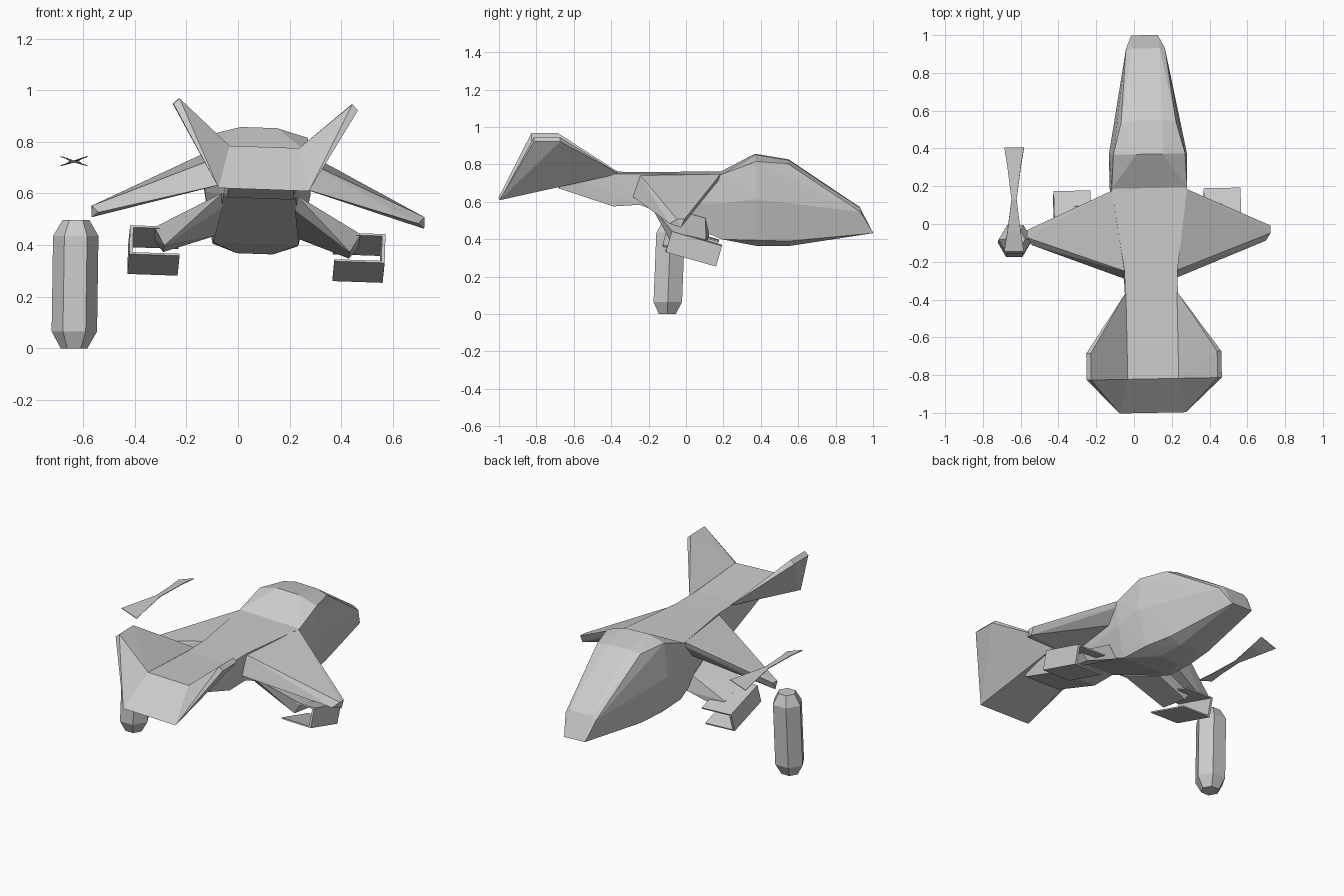
import bpy, bmesh, math
from mathutils import Matrix, Vector

cube = bpy.data.objects.get("Cube")
if cube:
    bpy.data.objects.remove(cube)

grey = bpy.data.materials.new("plain grey")
grey.use_nodes = True
GREY = (0.6, 0.6, 0.6, 1)
grey.diffuse_color = GREY
grey.node_tree.nodes["Principled BSDF"].inputs["Base Color"].default_value = GREY

# The aircraft banks and yaws slightly around its middle
BANK = (Matrix.Translation((0.08, 0, 0.6)) @ Matrix.Rotation(math.radians(1.1), 4, 'Z')
        @ Matrix.Rotation(math.radians(2), 4, 'Y') @ Matrix.Translation((0, 0, -0.6)))


def finish(name, bm, matrix):
    bm.transform(matrix)
    bmesh.ops.recalc_face_normals(bm, faces=bm.faces)
    mesh = bpy.data.meshes.new(name)
    bm.to_mesh(mesh)
    bm.free()
    mesh.materials.append(grey)
    obj = bpy.data.objects.new(name, mesh)
    bpy.context.collection.objects.link(obj)
    return obj


def hull(name, points, matrix=BANK):
    """Faceted solid wrapped around a few corner points."""
    bm = bmesh.new()
    for p in points:
        bm.verts.new(p)
    bmesh.ops.convex_hull(bm, input=bm.verts)
    loose = [v for v in bm.verts if not v.link_faces]
    bmesh.ops.delete(bm, geom=loose, context='VERTS')
    bmesh.ops.dissolve_limit(bm, angle_limit=0.02, verts=bm.verts, edges=bm.edges)
    return finish(name, bm, matrix)


def both(points):
    return [(s * x, y, z) for x, y, z in points for s in (-1, 1)]


def pair(name, points):
    for side, s in (("left", 1), ("right", -1)):
        hull(f"{side}_{name}", [(s * x, y, z) for x, y, z in points])


# Nose and cabin
hull("nose_cabin", both([
    (0.2, 0.19, 0.755), (0.205, 0.19, 0.6), (0.165, 0.19, 0.405),
    (0.07, 0.37, 0.855), (0.19, 0.37, 0.822), (0.207, 0.37, 0.62),
    (0.165, 0.38, 0.4), (0.07, 0.38, 0.366),
    (0.07, 0.55, 0.825), (0.145, 0.54, 0.81), (0.175, 0.55, 0.6),
    (0.14, 0.55, 0.395), (0.065, 0.55, 0.366),
    (0.075, 0.93, 0.57), (0.103, 0.93, 0.55), (0.07, 1.0, 0.435)]))

# Middle body with the belly sloping up to the boom
hull("middle_body", both([
    (0.2, 0.19, 0.755), (0.205, 0.19, 0.6), (0.165, 0.19, 0.405),
    (0.14, -0.25, 0.755), (0.14, -0.25, 0.59)]))

# Tail boom and the wedge under the fins
hull("tail_boom", both([
    (0.14, -0.24, 0.755), (0.14, -0.24, 0.59), (0.14, -0.39, 0.755),
    (0.13, -0.39, 0.58), (0.13, -0.68, 0.76), (0.12, -0.68, 0.675)]))
hull("tail_wedge", both([
    (0.135, -0.39, 0.755), (0.135, -0.82, 0.78), (0.175, -1.0, 0.615),
    (0.13, -0.66, 0.69)]))

# Swept tail fins
pair("tail_fin", [
    (0.135, -0.36, 0.755), (0.135, -0.82, 0.78), (0.175, -1.0, 0.615),
    (0.135, -0.62, 0.7), (0.335, -0.68, 0.957), (0.335, -0.82, 0.957),
    (0.358, -0.68, 0.935), (0.358, -0.82, 0.935)])

# Drooping wings
pair("wing", [
    (0.13, 0.2, 0.755), (0.2, 0.18, 0.755), (0.13, -0.25, 0.75),
    (0.13, -0.29, 0.635), (0.19, 0.1, 0.64),
    (0.645, -0.02, 0.53), (0.645, -0.06, 0.53), (0.62, -0.1, 0.505),
    (0.645, -0.04, 0.485)])

# Lower arms
pair("lower_arm", [
    (0.14, -0.2, 0.6), (0.19, 0.1, 0.52), (0.16, 0.12, 0.43), (0.14, -0.15, 0.54),
    (0.4, -0.08, 0.455), (0.4, 0.1, 0.41), (0.36, 0.1, 0.36), (0.36, -0.08, 0.385)])

# Open pods at the arm ends: top, bottom and outer plates, pitched nose down
tilt = Matrix.Translation((0, 0.033, 0.365)) @ Matrix.Rotation(math.radians(-16), 4, 'X')
PLATES = (("pod_top", 0.3, 0.495, 0.05, 0.058),
          ("pod_bottom", 0.3, 0.495, -0.058, -0.05),
          ("pod_side", 0.482, 0.495, -0.058, 0.058))
for name, x0, x1, z0, z1 in PLATES:
    pair(name, [tilt @ Vector((x, y, z))
                for x in (x0, x1) for y in (-0.14, 0.14) for z in (z0, z1)])

# Separate six-sided float with tapered ends
lean = Matrix.Translation((-0.635, -0.1, 0)) @ Matrix.Shear('XY', 4, (0.015, 0.04))
rings = ((0.0, 0.052), (0.065, 0.088), (0.435, 0.088), (0.497, 0.052))
hull("float_body", [(r * math.cos(a), r * math.sin(a), z) for z, r in rings
                    for a in (math.tau * i / 6 for i in range(6))], lean)

# Separate thin twisted propeller
bm = bmesh.new()
rows = []
for y, w, dz in ((0.405, 0.052, 0.018), (0.3, 0.035, 0.013), (0.13, 0.014, 0.0),
                 (-0.04, 0.035, -0.013), (-0.145, 0.052, -0.018)):
    rows.append([bm.verts.new((-0.635 + s * w, y, 0.727 + s * dz)) for s in (-1, 1)])
for a, b in zip(rows, rows[1:]):
    bm.faces.new((a[0], b[0], b[1], a[1]))
propeller = finish("propeller", bm, Matrix())
propeller.modifiers.new("thickness", 'SOLIDIFY').thickness = 0.004
